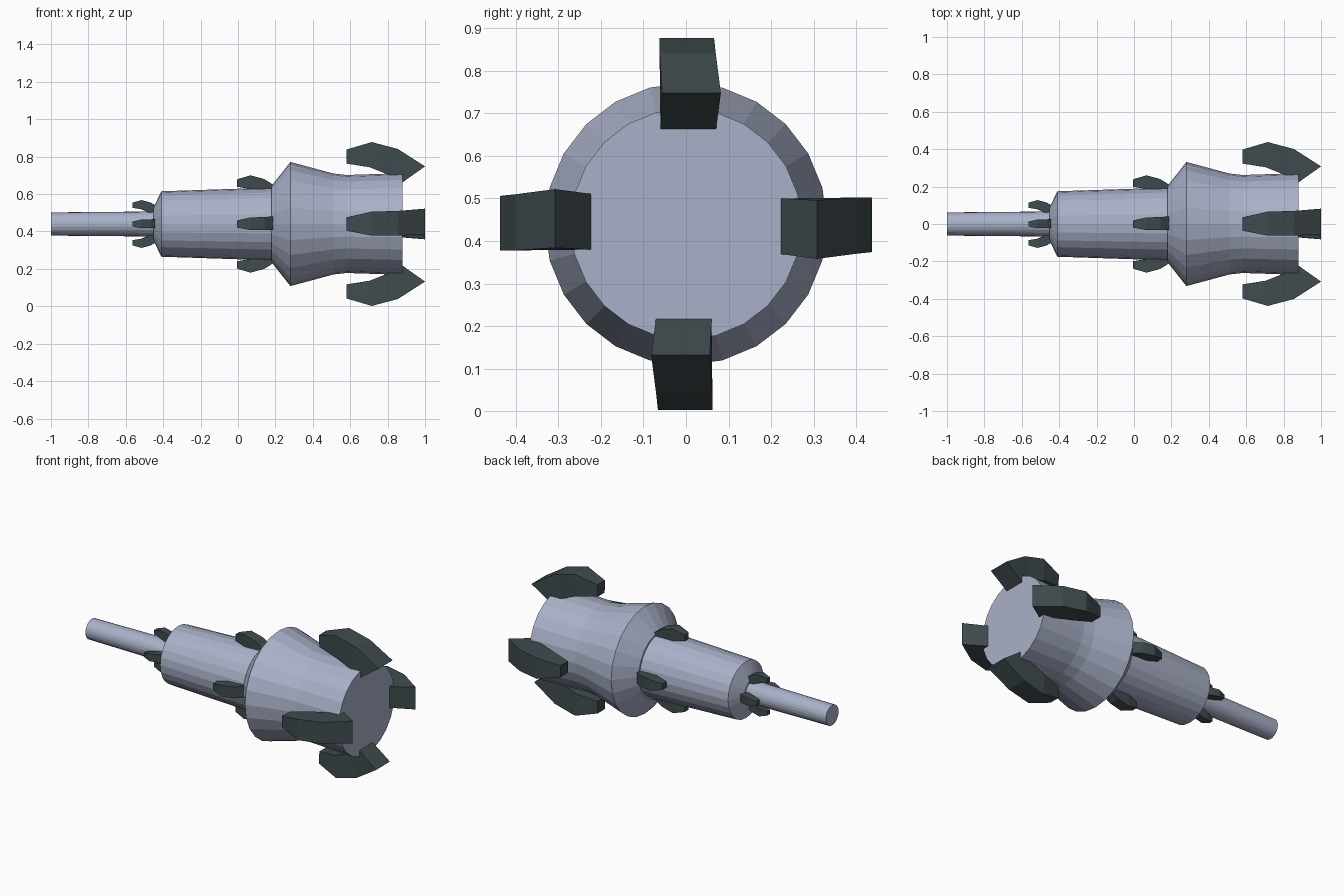
import bpy, bmesh, math
from mathutils import Matrix, Vector

cube = bpy.data.objects.get("Cube")
if cube:
    bpy.data.objects.remove(cube, do_unlink=True)

AXIS = 0.44
SIDES = 24


def material(name, rgb):
    m = bpy.data.materials.new(name)
    m.use_nodes = True
    col = (*rgb, 1)
    m.diffuse_color = col
    m.node_tree.nodes["Principled BSDF"].inputs["Base Color"].default_value = col
    return m


def finish(name, bm, mat):
    bmesh.ops.recalc_face_normals(bm, faces=bm.faces[:])
    mesh = bpy.data.meshes.new(name)
    bm.to_mesh(mesh)
    bm.free()
    mesh.materials.append(mat)
    ob = bpy.data.objects.new(name, mesh)
    ob.location.z = AXIS
    bpy.context.collection.objects.link(ob)
    return ob


def loft(bm, loops):
    """Skin a row of matching vertex loops and cap both ends."""
    rings = [[bm.verts.new(p) for p in loop] for loop in loops]
    for a, b in zip(rings, rings[1:]):
        for i in range(len(a)):
            j = (i + 1) % len(a)
            bm.faces.new((a[i], a[j], b[j], b[i]))
    bm.faces.new(rings[0])
    bm.faces.new(rings[-1])


def turned(name, profile, mat):
    """Faceted body of revolution along x from (x, radius) pairs."""
    bm = bmesh.new()
    angles = [math.tau * i / SIDES for i in range(SIDES)]
    loft(bm, [[(x, r * math.cos(a), r * math.sin(a)) for a in angles]
              for x, r in profile])
    return finish(name, bm, mat)


# Fin sections: outer x, outer drop, inner x, inner drop, half width, sideways drift
FIN = [
    (0.0, -0.04, 0.0, -0.115, 0.036, 0.0),
    (0.135, 0.0, 0.125, -0.135, 0.064, 0.002),
    (0.275, -0.037, 0.225, -0.175, 0.066, 0.004),
    (0.42, -0.13, 0.3, -0.215, 0.069, 0.013),
]


def fin_set(name, x0, peak, scale, mat):
    """Four curved fins spaced around the axis."""
    for k, side in enumerate(("top", "front", "bottom", "back")):
        turn = Matrix.Rotation(k * math.pi / 2, 3, "X")
        loops = []
        for xo, ro, xi, ri, w, drift in FIN:
            corners = [(xo, drift - w, ro), (xo, drift + w, ro),
                       (xi, drift * 0.4 + w * 0.95, ri), (xi, drift * 0.4 - w * 0.95, ri)]
            loops.append([turn @ Vector((x0 + x * scale, y * scale, peak + r * scale))
                          for x, y, r in corners])
        bm = bmesh.new()
        loft(bm, loops)
        finish(f"{name}_{side}", bm, mat)


hull = material("pale blue grey", (0.40, 0.44, 0.58))
dark = material("dark slate", (0.05, 0.07, 0.075))

# Body, from the thin stem to the flared end
turned("stem", [(-1, 0.062), (-0.44, 0.067)], hull)
turned("barrel", [(-0.453, 0.085), (-0.41, 0.175), (0.19, 0.195)], hull)
turned("flared_hull", [(0.18, 0.205), (0.28, 0.332), (0.51, 0.27),
                       (0.58, 0.262), (0.88, 0.272)], hull)

# Three rings of fins
fin_set("large_fin", 0.58, 0.438, 1.0, dark)
fin_set("medium_fin", -0.005, 0.26, 0.53, dark)
fin_set("small_fin", -0.565, 0.128, 0.36, dark)
